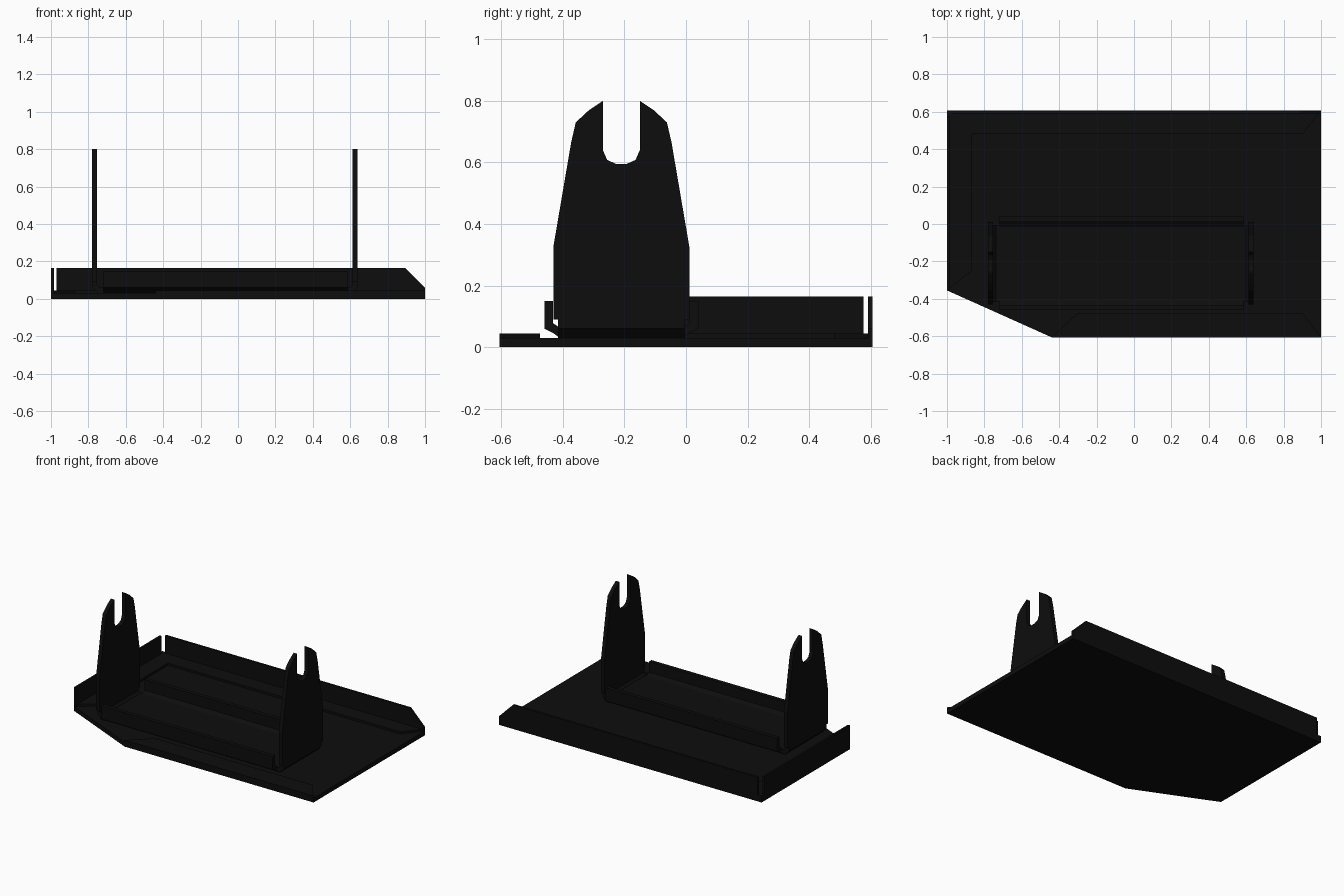
import bpy, bmesh
from mathutils import Vector

cube = bpy.data.objects.get("Cube")
if cube:
    bpy.data.objects.remove(cube, do_unlink=True)

black = bpy.data.materials.new("black_coating")
black.use_nodes = True
colour = (0.004, 0.004, 0.004, 1)
black.diffuse_color = colour
black.node_tree.nodes["Principled BSDF"].inputs["Base Color"].default_value = colour


def prism(name, profile, axis, start, end):
    """Extrude a closed 2D outline along an axis; the outline uses the other two axes in order."""
    def place(p, t):
        co = list(p)
        co.insert("xyz".index(axis), t)
        return Vector(co)

    bm = bmesh.new()
    face = bm.faces.new([bm.verts.new(place(p, start)) for p in profile])
    out = bmesh.ops.extrude_face_region(bm, geom=[face])
    shift = place((0, 0), end - start)
    bmesh.ops.translate(bm, verts=[g for g in out["geom"] if isinstance(g, bmesh.types.BMVert)], vec=shift)
    bmesh.ops.recalc_face_normals(bm, faces=bm.faces)
    mesh = bpy.data.meshes.new(name)
    bm.to_mesh(mesh)
    bm.free()
    mesh.materials.append(black)
    obj = bpy.data.objects.new(name, mesh)
    bpy.context.collection.objects.link(obj)
    return obj


W, D = 1.0, 0.606          # half width and half depth of the base
FLOOR, LEDGE, TOP = 0.03, 0.045, 0.165
CORNER_X, CORNER_Y = -0.44, -0.355

# Base plate with one clipped corner
prism("base_plate", [(CORNER_X, -D), (W, -D), (W, D), (-W, D), (-W, CORNER_Y)], "z", 0, FLOOR)

# Mitred ledges along the front, back and side edges
ledges = {
    "front_ledge": [(CORNER_X, -D), (W, -D), (0.9, -0.475), (-0.3, -0.475)],
    "back_ledge": [(-W, D), (W, D), (0.9, 0.48), (-0.87, 0.48)],
    "side_ledge": [(-W, CORNER_Y), (-0.87, -0.25), (-0.87, 0.48), (-W, D)],
}
for name, outline in ledges.items():
    prism(name, outline, "z", FLOOR, LEDGE)

# Upright walls, separated by a slit at the corner
prism("back_wall", [(-0.97, FLOOR), (W, FLOOR), (W, 0.06), (0.895, TOP), (-0.97, TOP)], "y", 0.591, D)
prism("side_wall", [(CORNER_Y, FLOOR), (0.576, FLOOR), (0.576, TOP), (CORNER_Y, TOP)], "x", -W, -0.985)

# Cradle tray: floor with front and back flanges, mirrored about its middle
MID_Y = -0.21
half_tray = [(0.25, 0.15), (0.25, 0.06), (0.22, 0.045), (0.2, FLOOR)]
half_inner = [(0.195, 0.06), (0.222, 0.078), (0.222, 0.15)]
outer = half_tray + [(-y, z) for y, z in reversed(half_tray)]
inner = [(-y, z) for y, z in reversed(half_inner)] + half_inner
prism("cradle_tray", [(MID_Y + y, z) for y, z in outer + inner], "x", -0.72, 0.585)

# Slotted uprights and the bends joining them to the tray
half_upright = [(0.205, 0.09), (0.221, 0.09), (0.221, 0.325), (0.163, 0.665), (0.148, 0.73),
                (0.105, 0.77), (0.06, 0.8), (0.06, 0.64), (0.046, 0.608), (0.017, 0.595)]
upright = half_upright + [(-y, z) for y, z in reversed(half_upright)]
upright = [(MID_Y + y, z) for y, z in upright]
bend = [(0, 0.09), (0, 0.06), (0.03, FLOOR), (0.06, FLOOR), (0.06, 0.06),
        (0.042, 0.06), (0.027, 0.075), (0.027, 0.09)]
for side, x, s in (("right", -0.78, 1), ("left", 0.64, -1)):
    prism(side + "_upright", upright, "x", x, x + s * 0.027)
    prism(side + "_bend", [(x + s * u, z) for u, z in bend], "y", MID_Y - 0.205, MID_Y + 0.205)
